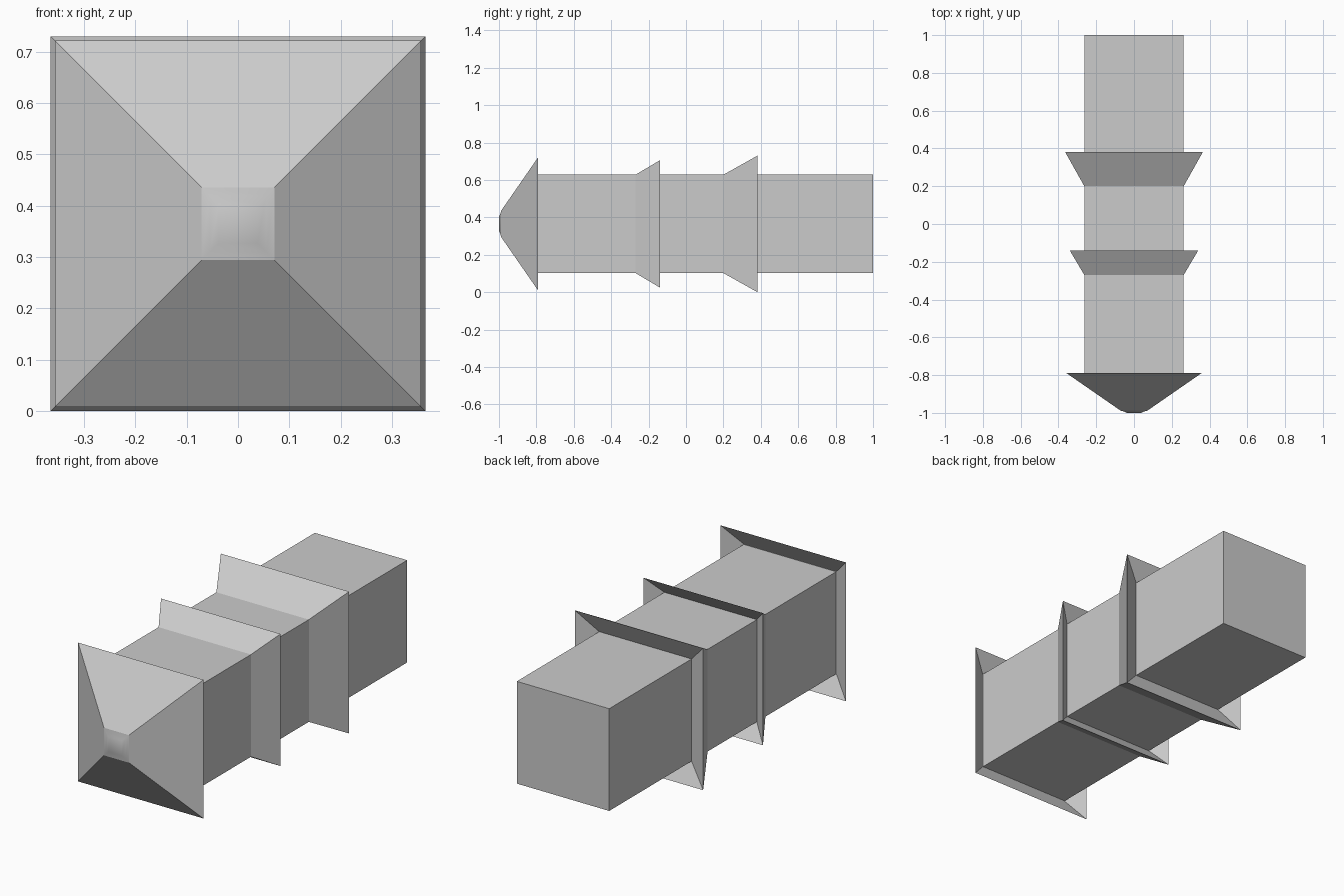
import bpy, bmesh

if "Cube" in bpy.data.objects:
    bpy.data.objects.remove(bpy.data.objects["Cube"])

CENTRE_Z = 0.365


def square_loft(name, profile, smooth_rings=0):
    """Skin square cross-sections (y, half_width) along y and cap both ends."""
    bm = bmesh.new()
    rings = []
    for y, r in profile:
        corners = ((-r, -r), (r, -r), (r, r), (-r, r))
        rings.append([bm.verts.new((x, y, CENTRE_Z + z)) for x, z in corners])
    caps = [bm.faces.new(rings[0]), bm.faces.new(rings[-1])]
    caps[0].smooth = smooth_rings > 0
    for i, (a, b) in enumerate(zip(rings, rings[1:])):
        for k in range(4):
            j = (k + 1) % 4
            face = bm.faces.new((a[k], a[j], b[j], b[k]))
            face.smooth = i < smooth_rings
    bmesh.ops.recalc_face_normals(bm, faces=bm.faces[:])
    mesh = bpy.data.meshes.new(name)
    bm.to_mesh(mesh)
    bm.free()
    obj = bpy.data.objects.new(name, mesh)
    bpy.context.collection.objects.link(obj)
    return obj


# Long square shaft
square_loft("shaft", [(-0.845, 0.263), (1.0, 0.263)])

# Pyramid nose with a softened tip and a hollow, flared back rim
square_loft("nose", [(-1.0, 0.038), (-0.992, 0.055), (-0.988, 0.071),
                     (-0.79, 0.357), (-0.847, 0.263)], smooth_rings=2)

# Flared collars with undercut backs: (name, start, lip, lip half width, undercut)
for name, start, lip, half, undercut in (
        ("middle_collar", -0.27, -0.14, 0.34, -0.20),
        ("rear_collar", 0.20, 0.382, 0.365, 0.33)):
    square_loft(name, [(start, 0.263), (lip, half), (undercut, 0.263)])
